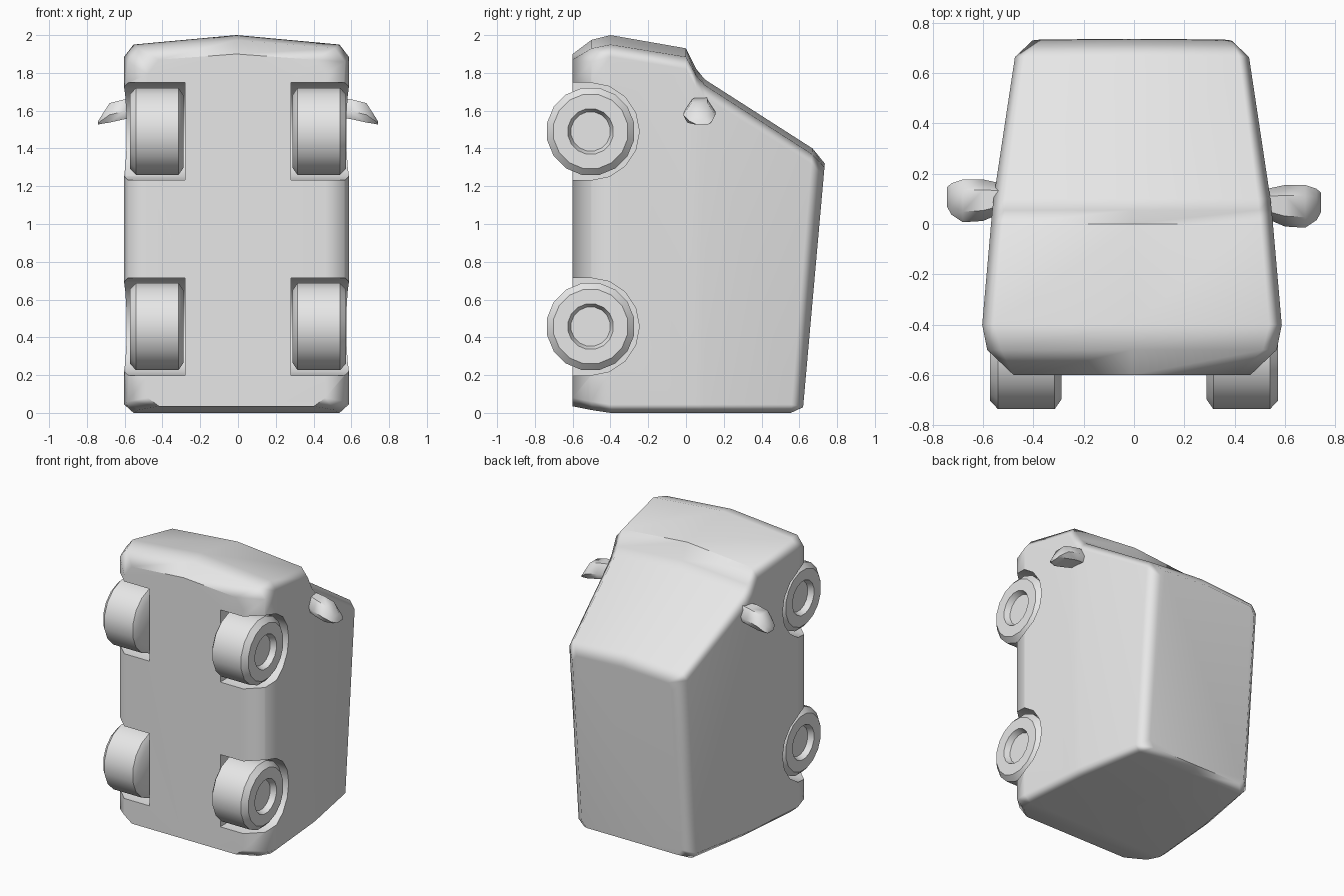
import bpy, bmesh, math

cube = bpy.data.objects.get("Cube")
if cube:
    bpy.data.objects.remove(cube, do_unlink=True)

grey = bpy.data.materials.new("light_grey")
grey.use_nodes = True
grey.diffuse_color = (0.8, 0.8, 0.8, 1)
for node in grey.node_tree.nodes:
    if node.type == 'BSDF_PRINCIPLED':
        node.inputs["Base Color"].default_value = (0.8, 0.8, 0.8, 1)


def loft(name, rings):
    """Closed solid through a list of equally long point rings."""
    bm = bmesh.new()
    loops = [[bm.verts.new(p) for p in ring] for ring in rings]
    n = len(loops[0])
    for a, b in zip(loops, loops[1:]):
        for i in range(n):
            j = (i + 1) % n
            bm.faces.new((a[i], a[j], b[j], b[i]))
    bm.faces.new(loops[0][::-1])
    bm.faces.new(loops[-1])
    bmesh.ops.recalc_face_normals(bm, faces=bm.faces[:])
    mesh = bpy.data.meshes.new(name)
    bm.to_mesh(mesh)
    bm.free()
    mesh.materials.append(grey)
    obj = bpy.data.objects.new(name, mesh)
    bpy.context.collection.objects.link(obj)
    return obj


def activate(obj):
    bpy.ops.object.select_all(action='DESELECT')
    obj.select_set(True)
    bpy.context.view_layer.objects.active = obj


def smooth(obj, degrees):
    activate(obj)
    bpy.ops.object.shade_smooth_by_angle(angle=math.radians(degrees))


# Body: rings stacked from the underside to the roof
def body_ring(y_tail, y_nose, w, z0, z1, drop, c):
    half = [(0, z1), (w - c, z1 - drop), (w, z1 - drop - 1.3 * c),
            (w, z0 + 0.045), (w - c, z0), (0, z0)]
    outline = half + [(-x, z) for x, z in half[-2:0:-1]]
    return [(x - 0.008, y_tail + (y_nose - y_tail) * (z - z0) / (z1 - z0), z)
            for x, z in outline]


body = loft("van_body", [body_ring(*s) for s in (
    (-0.60, -0.60, 0.47, 0.035, 1.90, 0.03, 0.06),
    (-0.50, -0.50, 0.575, 0.015, 1.975, 0.045, 0.055),
    (-0.40, -0.40, 0.595, 0.0, 2.00, 0.05, 0.05),
    (0.00, 0.00, 0.56, 0.0, 1.93, 0.045, 0.05),
    (0.055, 0.055, 0.555, 0.0, 1.82, 0.035, 0.05),
    (0.10, 0.10, 0.55, 0.0, 1.765, 0.03, 0.05),
    (0.555, 0.67, 0.465, 0.0, 1.40, 0.03, 0.04),
    (0.62, 0.735, 0.395, 0.03, 1.32, 0.02, 0.035))])

# Wheel arches cut as U-shaped pockets open towards the underside
AXLE_Y = -0.505
AXLES = {"front": 1.49, "rear": 0.457}
SIDES = {"left": 1, "right": -1}
for axle_z in AXLES.values():
    for side in SIDES.values():
        arch = [(-0.9, axle_z - 0.258)]
        for i in range(9):
            a = -math.pi / 2 + math.pi * i / 8
            arch.append((AXLE_Y + 0.258 * math.cos(a), axle_z + 0.258 * math.sin(a)))
        arch.append((-0.9, axle_z + 0.258))
        cutter = loft("arch_cutter", [[(side * x, y, z) for y, z in arch]
                                      for x in (0.28, 0.8)])
        cutter.hide_render = True
        cut = body.modifiers.new("arch", 'BOOLEAN')
        cut.operation = 'DIFFERENCE'
        cut.solver = 'EXACT'
        cut.object = cutter
        activate(body)
        bpy.ops.object.modifier_apply(modifier=cut.name)
        bpy.data.objects.remove(cutter, do_unlink=True)
smooth(body, 50)
flat = body.modifiers.new("even_shading", 'WEIGHTED_NORMAL')
flat.keep_sharp = True

# Wheels: chamfered tyre with a recessed hub on the outer side
WHEEL = [(0.288, 0.195), (0.315, 0.235), (0.54, 0.235), (0.573, 0.20),
         (0.573, 0.122), (0.535, 0.105)]
for axle, axle_z in AXLES.items():
    for side_name, side in SIDES.items():
        rings = []
        for x, r in WHEEL:
            angles = [math.tau * (i + 0.5) / 16 for i in range(16)]
            rings.append([(side * x, AXLE_Y + r * math.cos(a), axle_z + r * math.sin(a))
                          for a in angles])
        wheel = loft(f"{axle}_{side_name}_wheel", rings)
        smooth(wheel, 35)

# Door mirrors: short tapered pods that droop towards the tip
MIRROR = [(0.53, 0.02, 0.14, 1.565, 1.67), (0.60, -0.01, 0.155, 1.555, 1.66),
          (0.68, -0.015, 0.155, 1.537, 1.64), (0.725, 0.015, 0.14, 1.53, 1.57),
          (0.742, 0.045, 0.125, 1.526, 1.542)]
for side_name, side in SIDES.items():
    shift = 0.0 if side > 0 else 0.022
    rings = []
    for x, y0, y1, z0, z1 in MIRROR:
        dy, mid = (y1 - y0) * 0.25, z0 + (z1 - z0) * 0.4
        rings.append([(side * x, y + shift, z) for y, z in (
            (y0 + dy * 0.5, z0), (y1 - dy * 0.5, z0), (y1, mid),
            (y1 - dy, z1), (y0 + dy, z1), (y0, mid))])
    mirror = loft(f"{side_name}_mirror", rings)
    smooth(mirror, 55)
